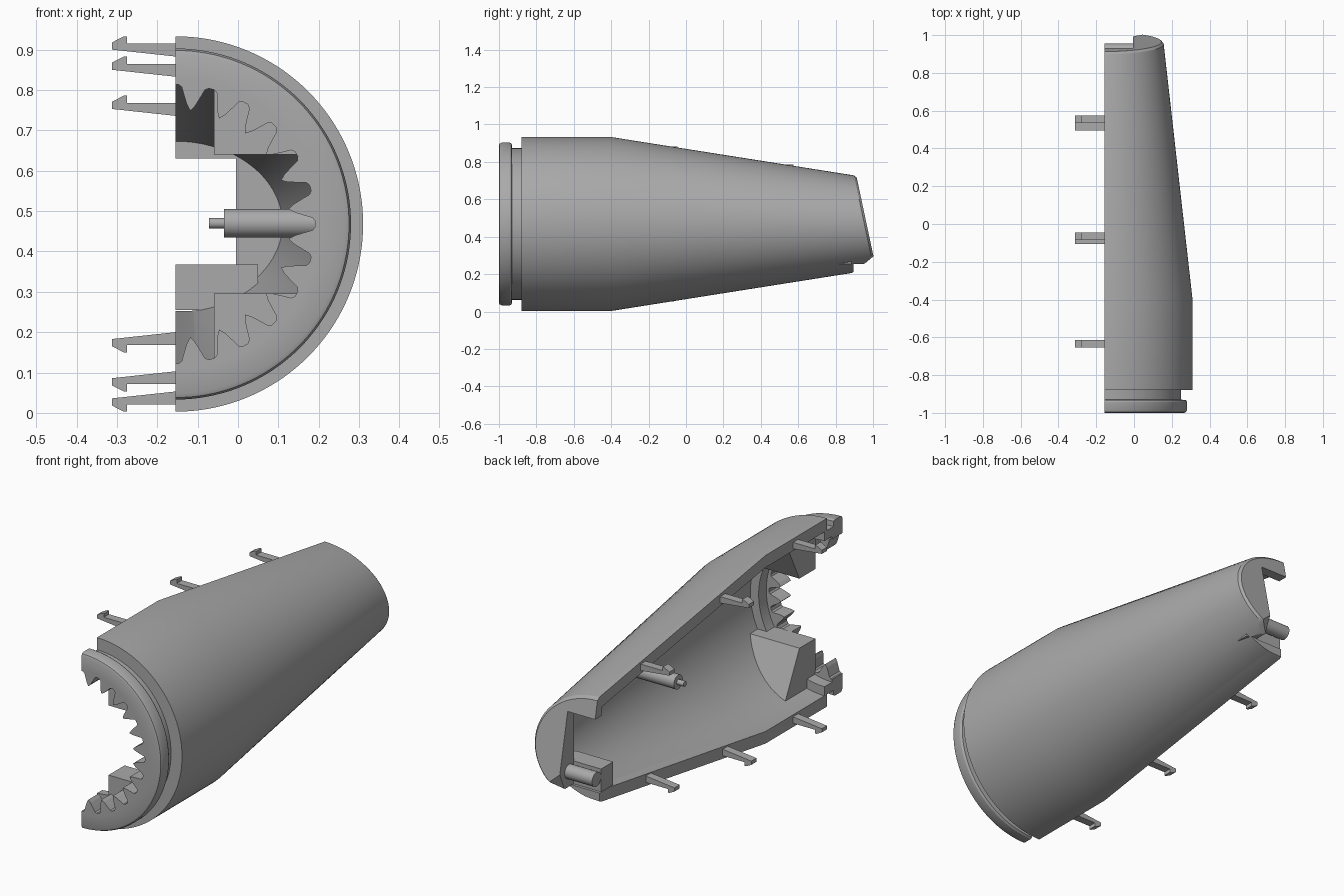
import bpy, bmesh, math
from mathutils import Vector

if "Cube" in bpy.data.objects:
    bpy.data.objects.remove(bpy.data.objects["Cube"], do_unlink=True)

CX, CZ = -0.155, 0.468      # axis of the shell, on the split plane
STEPS = 72

grey = bpy.data.materials.new("plain_grey")
grey.use_nodes = True
colour = (0.4, 0.4, 0.4, 1)
grey.diffuse_color = colour
grey.node_tree.nodes["Principled BSDF"].inputs["Base Color"].default_value = colour


def finish(name, bm, smooth=True):
    bmesh.ops.remove_doubles(bm, verts=bm.verts, dist=1e-5)
    bmesh.ops.recalc_face_normals(bm, faces=bm.faces)
    mesh = bpy.data.meshes.new(name)
    bm.to_mesh(mesh)
    bm.free()
    mesh.materials.append(grey)
    ob = bpy.data.objects.new(name, mesh)
    bpy.context.collection.objects.link(ob)
    if smooth:
        shade(ob)
    return ob


def shade(ob):
    bpy.ops.object.select_all(action='DESELECT')
    ob.select_set(True)
    bpy.context.view_layer.objects.active = ob
    bpy.ops.object.shade_smooth_by_angle(angle=math.radians(25))


def prism(name, front, back, smooth=False):
    """Solid between two matching outlines of 3D points."""
    bm = bmesh.new()
    a = [bm.verts.new(p) for p in front]
    b = [bm.verts.new(p) for p in back]
    bm.faces.new(a)
    bm.faces.new(b[::-1])
    for i in range(len(a)):
        j = (i + 1) % len(a)
        bm.faces.new((a[i], b[i], b[j], a[j]))
    return finish(name, bm, smooth)


def box(name, x, y, z):
    corners = [(x[0], z[0]), (x[1], z[0]), (x[1], z[1]), (x[0], z[1])]
    return prism(name, [(u, y[0], w) for u, w in corners],
                 [(u, y[1], w) for u, w in corners])


def rod(name, x, y, z, r):
    ring = [(y + r * math.cos(t * math.tau / 32), z + r * math.sin(t * math.tau / 32))
            for t in range(32)]
    return prism(name, [(x[0], u, w) for u, w in ring],
                 [(x[1], u, w) for u, w in ring], True)


def cut(ob, cutter):
    cutter.hide_render = True
    mod = ob.modifiers.new("cut", 'BOOLEAN')
    mod.operation, mod.solver, mod.object = 'DIFFERENCE', 'EXACT', cutter
    bpy.ops.object.select_all(action='DESELECT')
    bpy.context.view_layer.objects.active = ob
    bpy.ops.object.modifier_apply(modifier=mod.name)
    bpy.data.objects.remove(cutter, do_unlink=True)


# Half shell: a closed profile swept half way round the axis
def slanted_end(z):
    return min(0.995 - 0.2125 * (z - 0.33), 0.9 + 1.2 * (z - 0.21))


def end_point(t, shrink, push):
    y = 0.95
    for _ in range(12):
        rx = 0.465 - 0.113 * (y + 0.4) - shrink
        rz = 0.465 - 0.158 * (y + 0.4) - shrink
        z = CZ + rz * math.sin(t)
        y = slanted_end(z) - push
    return Vector((CX + rx * math.cos(t), y, z))


rim = [(-0.86, 0.36), (-1.0, 0.36), (-1.0, 0.42), (-0.996, 0.43), (-0.985, 0.435),
       (-0.942, 0.435), (-0.932, 0.43), (-0.93, 0.405), (-0.88, 0.405),
       (-0.88, 0.465), (-0.4, 0.465)]
inside = [(0.88, 0, 0), (0.88, 0.265, 0.205), (-0.4, 0.405, 0.405), (-0.86, 0.405, 0.405)]
profile = inside + [(y, r, r) for y, r in rim]
bm = bmesh.new()
rows = []
for i in range(STEPS + 1):
    t = math.pi * (i / STEPS - 0.5)
    pts = [Vector((CX + rx * math.cos(t), y, CZ + rz * math.sin(t))) for y, rx, rz in profile]
    pts += [end_point(t, 0, 0.012), end_point(t, 0.01, 0), Vector((CX, slanted_end(CZ), CZ))]
    rows.append([bm.verts.new(p) for p in pts])
for a, b in zip(rows, rows[1:]):
    for i in range(len(a)):
        j = (i + 1) % len(a)
        bm.faces.new((a[i], a[j], b[j], b[i]))
bm.faces.new(rows[0])
bm.faces.new(rows[-1][::-1])
shell = finish("half_shell", bm, False)
cut(shell, box("rear_opening_cutter", (-0.4, -0.005), (0.8, 1.2), (0.253, 0.63)))
cut(shell, box("rear_slot_cutter", (-0.4, 0.4), (0.895, 1.2), (0.0, 0.255)))
shade(shell)

# Toothed ring inside the front rim
outline = []
for i in range(STEPS + 1):
    outline.append((0.36, math.pi * (i / STEPS - 0.5)))
tooth = [(-7.5, 0.283), (-5.5, 0.297), (-3.8, 0.32), (-2.6, 0.34), (-1.2, 0.346),
         (1.2, 0.346), (2.6, 0.34), (3.8, 0.32), (5.5, 0.297)]
for k in range(6, -7, -1):
    for a, r in tooth:
        ang = k * 15 - a
        if abs(ang) < 90:
            outline.append((r, math.radians(ang)))
    if k == 6:
        outline.insert(STEPS + 1, (0.346, math.pi / 2))
outline.append((0.346, -math.pi / 2))
ring = [(CX + r * math.cos(t), CZ + r * math.sin(t)) for r, t in outline]
prism("toothed_ring", [(x, -1.0, z) for x, z in ring], [(x, -0.92, z) for x, z in ring])

# Wedge blocks behind the ring and snap clips, above and below the axis
U, W, R = 0.095, 0.172, 0.403
first, last = math.acos(U / R), math.asin(W / R)
block = [(U, W)] + [(R * math.cos(t), R * math.sin(t)) for t in
                    [last + (first - last) * i / 20 for i in range(21)]]
clips = [(-0.635, -0.635, 0.447), (-0.065, -0.085, 0.397), (0.555, 0.515, 0.3)]
for side, label in ((1, "upper"), (-1, "lower")):
    prism(label + "_wedge_block",
          [(CX + u, -0.925, CZ + side * w) for u, w in block],
          [(CX + u, -0.8 + 0.5 * (w - W), CZ + side * w) for u, w in block])
    for n, (y_up, y_low, h) in enumerate(clips):
        y = y_up if side > 0 else y_low
        shape = [(-0.11, h), (-0.275, h), (-0.275, h + 0.018), (-0.283, h + 0.018),
                 (-0.312, h + 0.003), (-0.312, h - 0.015), (-0.155, h - 0.032),
                 (-0.11, h - 0.032)]
        prism(f"{label}_clip_{n + 1}", [(x, y - 0.02, CZ + side * w) for x, w in shape],
              [(x, y + 0.02, CZ + side * w) for x, w in shape])

# Post with locating pin inside the shell
rod("inner_post", (-0.035, 0.21), 0.11, 0.47, 0.035)
rod("locating_pin", (-0.072, 0.0), 0.11, 0.47, 0.013)

# Rear support and hinge pin
box("rear_support", (CX, 0.05), (0.79, 0.885), (0.255, 0.368))
rod("hinge_pin", (CX, 0.03), 0.92, 0.33, 0.035)
